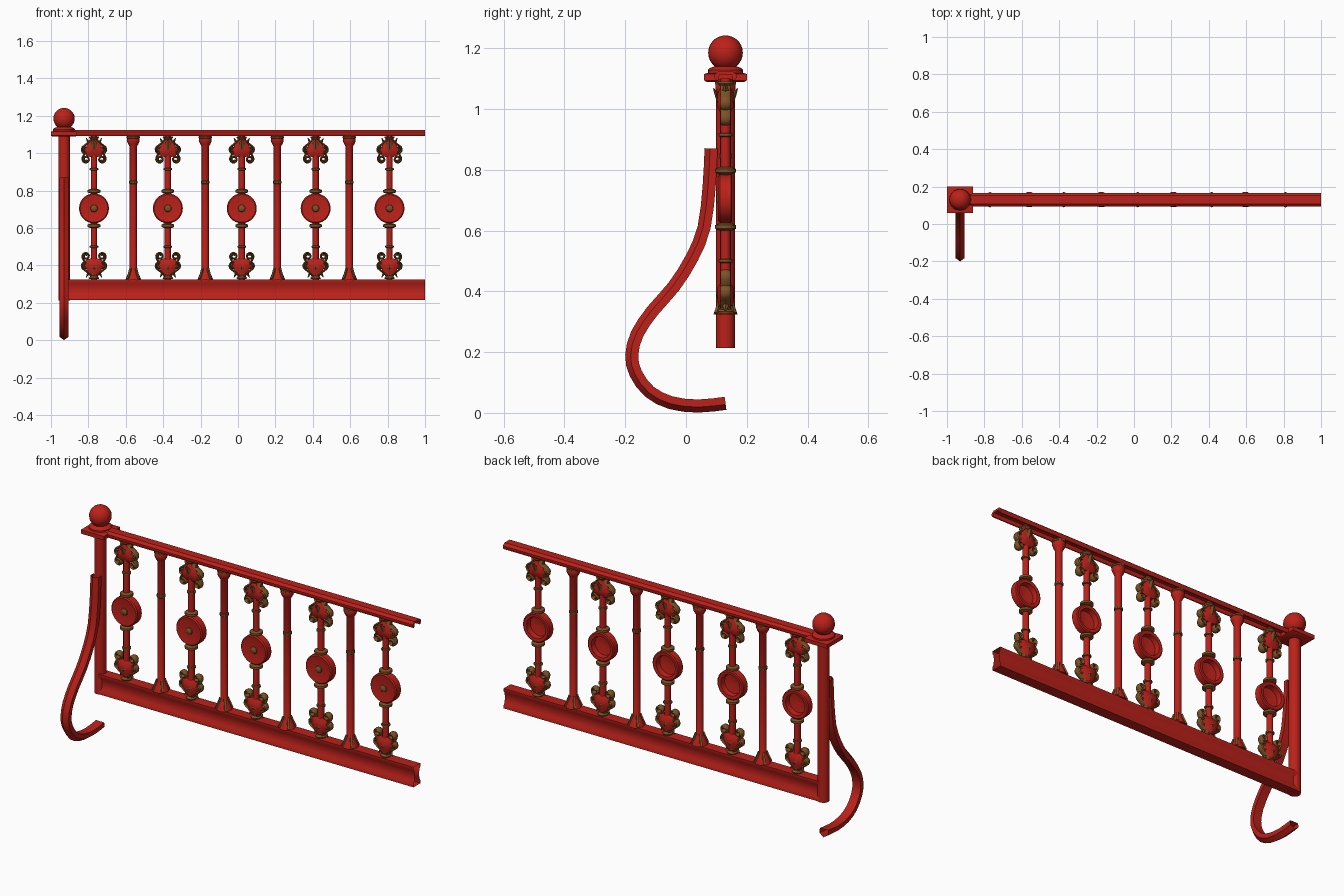
import bpy, bmesh, math
from mathutils import Vector, Matrix

if "Cube" in bpy.data.objects:
    bpy.data.objects.remove(bpy.data.objects["Cube"])

YC = 0.13       # plane of the railing
PX = -0.93      # newel post position


def material(name, rgb):
    m = bpy.data.materials.new(name)
    m.diffuse_color = (*rgb, 1)
    m.use_nodes = True
    m.node_tree.nodes["Principled BSDF"].inputs["Base Color"].default_value = m.diffuse_color
    return m


RED = material("red_paint", (0.50, 0.015, 0.01))
BRONZE = material("aged_bronze", (0.20, 0.085, 0.02))


def finish(name, bm, mat, loc=(0, 0, 0), angle=35):
    bmesh.ops.recalc_face_normals(bm, faces=bm.faces)
    me = bpy.data.meshes.new(name)
    bm.to_mesh(me)
    bm.free()
    me.materials.append(mat)
    ob = bpy.data.objects.new(name, me)
    ob.location = loc
    bpy.context.collection.objects.link(ob)
    bpy.ops.object.select_all(action='DESELECT')
    ob.select_set(True)
    bpy.context.view_layer.objects.active = ob
    bpy.ops.object.shade_smooth_by_angle(angle=math.radians(angle))
    return ob


def repeat(ob, xs):
    ob.location.x = xs[0]
    for x in xs[1:]:
        c = ob.copy()
        c.location.x = x
        bpy.context.collection.objects.link(c)


def skin(bm, rings, caps):
    rows = [[bm.verts.new(p) for p in r] for r in rings]
    n = len(rows[0])
    for a, b in zip(rows, rows[1:]):
        for i in range(n):
            j = (i + 1) % n
            bm.faces.new((a[i], a[j], b[j], b[i]))
    if caps:
        bm.faces.new(rows[0])
        bm.faces.new(rows[-1])


def sweep(bm, path, section, b, caps=True, scales=None):
    """Sweep a (u, v) section: u along b, v along tangent x b."""
    pts, b, rings = [Vector(p) for p in path], Vector(b), []
    for i, p in enumerate(pts):
        t = (pts[min(i + 1, len(pts) - 1)] - pts[max(i - 1, 0)]).normalized()
        n = t.cross(b)
        s = scales[i] if scales else 1
        rings.append([p + b * u * s + n * v * s for u, v in section])
    skin(bm, rings, caps)


def lathe(bm, profile, n=12, matrix=Matrix()):
    rings = [[matrix @ Vector((r * math.cos(2 * math.pi * k / n), r * math.sin(2 * math.pi * k / n), z))
              for k in range(n)] for r, z in profile]
    skin(bm, rings, True)


def smooth_path(pts, sub=2):
    out = []
    for i in range(len(pts) - 1):
        p0, p1, p2, p3 = (Vector(pts[min(max(i + k, 0), len(pts) - 1)]) for k in (-1, 0, 1, 2))
        for s in range(sub):
            t = s / sub
            out.append(0.5 * (2 * p1 + (p2 - p0) * t + (2 * p0 - 5 * p1 + 4 * p2 - p3) * t * t
                              + (3 * p1 - p0 - 3 * p2 + p3) * t ** 3))
    return out + [Vector(pts[-1])]


def mirrored(half):
    return half + [(-y, z) for y, z in reversed(half)]


def ring(r, z, h):
    return [(r * 0.6, z - h), (r, z - h * 0.5), (r, z + h * 0.5), (r * 0.6, z + h)]


# top rail: channel open underneath
bm = bmesh.new()
sweep(bm, [(PX, YC, 0), (1, YC, 0)],
      mirrored([(0.02, 1.113), (0.024, 1.093), (0.030, 1.093), (0.036, 1.103), (0.036, 1.113), (0.022, 1.125)]),
      (0, 1, 0))
finish("top_rail", bm, RED)

# bottom rail: hollow waisted beam with open ends
bm = bmesh.new()
sweep(bm, [(PX, YC, 0), (1, YC, 0)],
      mirrored([(0.030, 0.215), (0.030, 0.232), (0.021, 0.245), (0.019, 0.27), (0.021, 0.297),
                (0.030, 0.31), (0.030, 0.325)]), (0, 1, 0), caps=False)
finish("bottom_rail", bm, RED)

# newel post
bm = bmesh.new()
lathe(bm, [(0.031, 0.213), (0.031, 1.095)], 16)
finish("newel_post", bm, RED, (PX, YC, 0))

# square cap plate, neck and ball
bm = bmesh.new()
sq = [(-1, -1), (1, -1), (1, 1), (-1, 1)]
skin(bm, [[(x * h, y * h, z) for x, y in sq]
          for h, z in [(0.060, 1.088), (0.070, 1.094), (0.070, 1.115), (0.058, 1.119)]], True)
finish("post_cap", bm, RED, (PX, YC, 0))
bm = bmesh.new()
lathe(bm, [(0.058, 1.112), (0.058, 1.128), (0.052, 1.135), (0.035, 1.14), (0.03, 1.15)], 20)
finish("ball_neck", bm, RED, (PX, YC, 0))
bm = bmesh.new()
bmesh.ops.create_uvsphere(bm, u_segments=24, v_segments=14, radius=0.057)
finish("post_ball", bm, RED, (PX, YC, 1.185))

# curved foot bracket with a ridged outer face
bm = bmesh.new()
foot = [(0.083, 0.87), (0.077, 0.75), (0.06, 0.61), (0.02, 0.51), (-0.04, 0.415), (-0.11, 0.335),
        (-0.16, 0.26), (-0.178, 0.19), (-0.165, 0.13), (-0.12, 0.07), (-0.05, 0.034), (0.04, 0.023), (0.13, 0.032)]
sweep(bm, smooth_path([(PX, y, z) for y, z in foot]),
      [(-0.025, -0.021), (0.025, -0.021), (0.025, 0.004), (0, 0.022), (-0.025, 0.004)], (1, 0, 0), caps=False)
finish("curved_bracket", bm, RED, angle=25)

# thin balusters: shaft, ring, flared foot and capital
thin_x = [-0.56 + 0.385 * i for i in range(4)]
bm = bmesh.new()
lathe(bm, [(0.042, 0.323), (0.038, 0.335), (0.026, 0.362), (0.019, 0.378), (0.019, 1.035),
           (0.028, 1.05), (0.034, 1.065), (0.034, 1.08), (0.025, 1.098)], 10)
repeat(finish("thin_baluster", bm, RED, (0, YC, 0)), thin_x)
bm = bmesh.new()
lathe(bm, ring(0.023, 0.845, 0.012), 10)
lathe(bm, ring(0.036, 1.085, 0.009), 10)
for k in range(4):
    a = k * math.pi / 2 + math.pi / 4
    d = Vector((math.cos(a), math.sin(a), 0))
    sweep(bm, [d * 0.043 + Vector((0, 0, 0.328)), d * 0.03 + Vector((0, 0, 0.358)), d * 0.02 + Vector((0, 0, 0.385))],
          [(-0.006, -0.004), (0.006, -0.004), (0.006, 0.004), (-0.006, 0.004)],
          (-math.sin(a), math.cos(a), 0))
repeat(finish("thin_baluster_trim", bm, BRONZE, (0, YC, 0)), thin_x)

# ornate balusters: two shafts around a dished medallion
ornate_x = [-0.77 + 0.395 * i for i in range(5)]
bm = bmesh.new()
for z0, z1 in [(0.323, 0.632), (0.778, 1.1)]:
    lathe(bm, [(0.017, z0), (0.017, z1)], 12)
repeat(finish("ornate_baluster_shaft", bm, RED, (0, YC, 0)), ornate_x)

bm = bmesh.new()
lathe(bm, [(0.001, 0.016), (0.054, 0.008), (0.058, -0.020), (0.074, -0.022), (0.080, -0.018),
           (0.080, 0.018), (0.074, 0.024), (0.055, 0.021), (0.020, 0.019), (0.001, 0.019)], 28,
      Matrix.Rotation(math.pi / 2, 4, 'X'))
repeat(finish("round_medallion", bm, RED, (0, YC, 0.705)), ornate_x)

# bronze collars above and below the medallion, and its central boss
bm = bmesh.new()
for z in (0.612, 0.797):
    lathe(bm, ring(0.034, z, 0.012), 12)
for z in (0.50, 0.915):
    lathe(bm, ring(0.023, z, 0.008), 12)
lathe(bm, [(0.02, 0.018), (0.018, 0.024), (0.011, 0.029), (0.001, 0.030)], 14,
      Matrix.Translation((0, 0, 0.705)) @ Matrix.Rotation(math.pi / 2, 4, 'X'))
repeat(finish("bronze_collars", bm, BRONZE, (0, YC, 0)), ornate_x)


def scroll(bm, side, stem, c, r, a0, turns, thick=0.0065):
    """Stem points followed by a tightening spiral, mirrored by side."""
    pts = list(stem)
    n = 18
    for i in range(n):
        a = math.radians(a0) + turns * 2 * math.pi * i / (n - 1)
        q = r * (1 - 0.6 * i / (n - 1))
        pts.append((c[0] + q * math.cos(a), c[1] + q * math.sin(a)))
    sec = [(0.017 * math.cos(k * math.pi / 3), thick * math.sin(k * math.pi / 3)) for k in range(6)]
    sweep(bm, [(side * x, 0, z) for x, z in pts], sec, (0, 1, 0))


def ornament(name, z0, up, flare):
    # red heart-shaped body
    heart = mirrored([(0, 0.03), (0.022, 0.045), (0.046, 0.035), (0.052, 0.012), (0.040, -0.015), (0.020, -0.045),
                      (0.008, -0.058)])[1:-1]
    bm = bmesh.new()
    sweep(bm, [(0, y, 0.065) for y in (-0.026, -0.012, 0.012, 0.026)], [(x, -z) for x, z in heart],
          (1, 0, 0), scales=[0.45, 1, 1, 0.45])
    body = finish(name + "_heart", bm, RED, (0, YC, z0))
    # bronze scrolls, pointed leaves and leafy cup
    bm = bmesh.new()
    for s in (-1, 1):
        scroll(bm, s, [(0.012, 0.02), (0.03, 0.06), (0.052, 0.095)], (0.043, 0.122), 0.020, -25, 1.5)
        scroll(bm, s, [(0.008, 0.005), (0.025, 0.03)], (0.044, 0.072), 0.023, -70, 1.4)
        sweep(bm, [(s * 0.012, 0, 0.05), (s * 0.028, 0, 0.035), (s * 0.042, 0, 0.008)],
              [(-0.014, 0), (0, 0.009), (0.014, 0), (0, -0.009)], (0, 1, 0), scales=[0.7, 1, 0.15])
        sweep(bm, [(0, s * 0.014, 0.10), (0, s * 0.026, 0.06), (0, s * (flare - 0.008), 0.035), (0, s * flare, 0.022)],
              [(-0.016, 0), (0, 0.006), (0.016, 0), (0, -0.006)], (1, 0, 0), scales=[0.3, 0.8, 1, 0.2])
    lathe(bm, [(0.026, 0.0), (0.028, 0.006), (0.019, 0.016)], 10)
    trim = finish(name + "_scrolls", bm, BRONZE, (0, YC, z0))
    for ob in (body, trim):
        if not up:
            ob.data.transform(Matrix.Scale(-1, 4, (0, 0, 1)))
            ob.data.flip_normals()
        repeat(ob, ornate_x)


ornament("lower_ornament", 0.327, True, 0.024)
ornament("upper_ornament", 1.090, False, 0.040)
